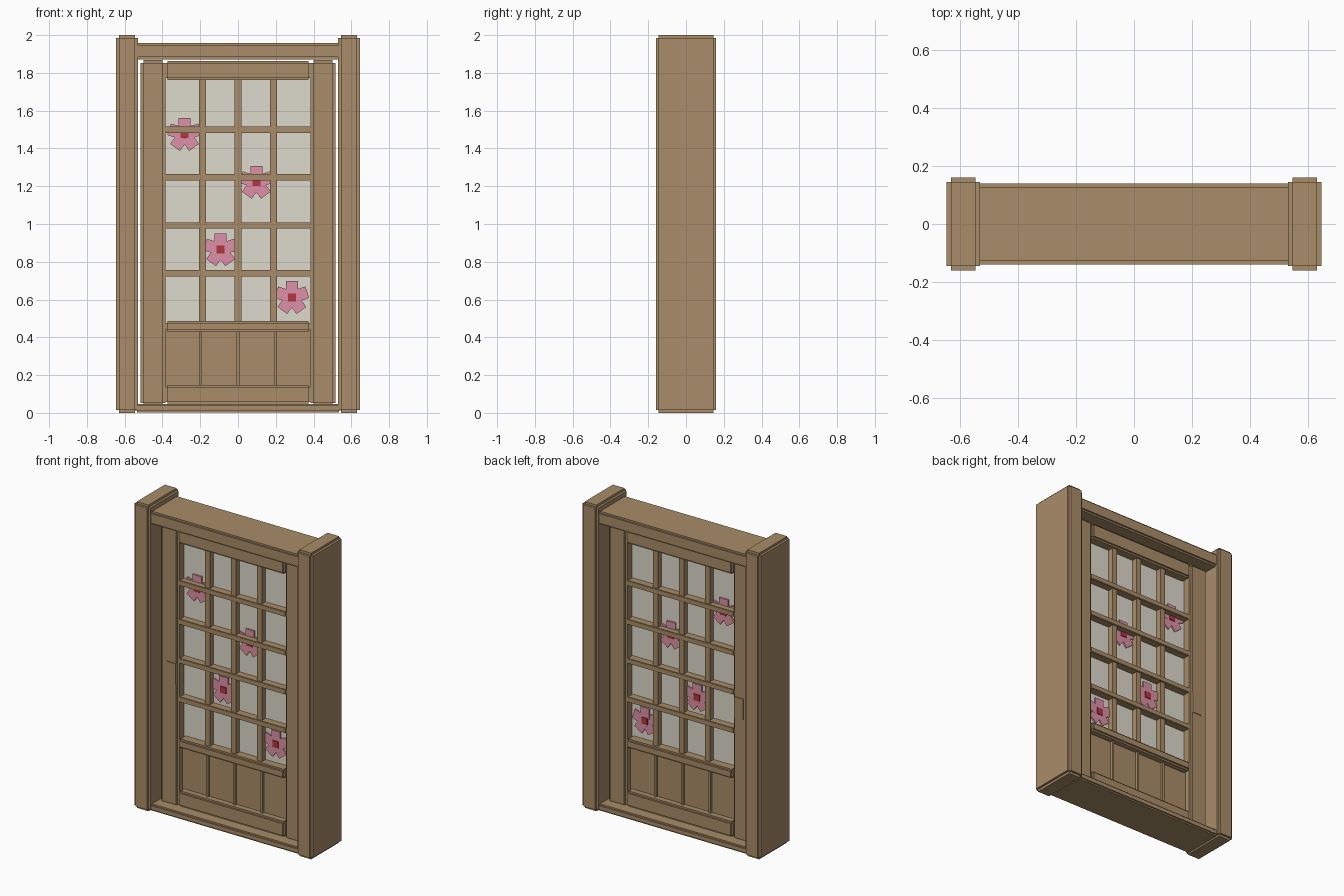
import bpy
import bmesh
import math
from mathutils import Matrix, Vector

if "Cube" in bpy.data.objects:
    bpy.data.objects.remove(bpy.data.objects["Cube"])


def material(name, rgb):
    m = bpy.data.materials.new(name)
    m.diffuse_color = (*rgb, 1.0)
    m.use_nodes = True
    m.node_tree.nodes["Principled BSDF"].inputs["Base Color"].default_value = m.diffuse_color
    return m


WOOD = material("brown wood", (0.395, 0.265, 0.140))
PAPER = material("pale paper", (0.73, 0.70, 0.61))
PINK = material("pink petal", (0.72, 0.28, 0.38))
RED = material("red centre", (0.46, 0.035, 0.05))


def finish(name, bm, mat):
    mesh = bpy.data.meshes.new(name)
    bm.to_mesh(mesh)
    bm.free()
    mesh.materials.append(mat)
    obj = bpy.data.objects.new(name, mesh)
    bpy.context.collection.objects.link(obj)
    return obj


def box(name, x, y, z, mat=WOOD, step=0.0):
    """Box from (min, max) spans, y is the half depth.
    With a step, three crossing boxes give notched edges."""
    bm = bmesh.new()
    size = Vector((x[1] - x[0], 2 * y, z[1] - z[0]))
    centre = Vector(((x[0] + x[1]) / 2, 0, (z[0] + z[1]) / 2))
    for axis in range(3 if step else 1):
        s = size - Vector((2 * step,) * 3)
        s[axis] = size[axis]
        bmesh.ops.create_cube(
            bm, size=1, matrix=Matrix.Translation(centre) @ Matrix.Diagonal((*s, 1)))
    return finish(name, bm, mat)


def flower(x, z):
    # Five square petals around a small block, running through the paper
    bm = bmesh.new()
    for i in range(5):
        m = (Matrix.Translation((x, 0, z))
             @ Matrix.Rotation(i * math.tau / 5, 4, 'Y')
             @ Matrix.Translation((0, 0, 0.052))
             @ Matrix.Diagonal((0.064, 0.036 - i * 0.0004, 0.068, 1)))
        bmesh.ops.create_cube(bm, size=1, matrix=m)
    finish("flower_petals", bm, PINK)
    box("flower_centre", (x - 0.021, x + 0.021), 0.023,
        (z - 0.021, z + 0.021), RED)


# Outer frame
for side, label in ((-1, "left"), (1, "right")):
    box(label + "_post", sorted((side * 0.53, side * 0.645)), 0.16,
        (0, 2), step=0.015)
    box(label + "_stile", sorted((side * 0.385, side * 0.515)), 0.07,
        (0.038, 1.867), step=0.014)
box("top_beam", (-0.545, 0.545), 0.139, (1.872, 1.957), step=0.011)
box("sill", (-0.545, 0.545), 0.139, (0.003, 0.047), step=0.009)

# Door rails
for name, z in (("top_rail", (1.763, 1.863)), ("middle_rail", (0.428, 0.487)),
                ("bottom_rail", (0.047, 0.147))):
    box(name, (-0.384, 0.384), 0.071, z, step=0.011)

# Lower wood panel with thin upright battens
box("lower_panel", (-0.39, 0.39), 0.024, (0.13, 0.44))
for x in (-0.197, 0, 0.197):
    box("panel_batten", (x - 0.007, x + 0.007), 0.04, (0.135, 0.437))

# Paper pane and its lattice
box("paper_pane", (-0.39, 0.39), 0.008, (0.475, 1.775), PAPER)
for x in (-0.188, 0, 0.188):
    box("upright_bar", (x - 0.018, x + 0.018), 0.048, (0.475, 1.775), step=0.003)
for z in (0.74, 0.992, 1.247, 1.5):
    box("cross_bar", (-0.384, 0.384), 0.057, (z - 0.017, z + 0.017), step=0.003)

# Blossoms stepping down across the paper
for x, z in ((-0.283, 1.475), (0.097, 1.222), (-0.092, 0.865), (0.285, 0.612)):
    flower(x, z)

# Thin hand plate on the left stile, showing on both faces
box("hand_plate", (-0.465, -0.4), 0.075, (0.838, 0.975))
